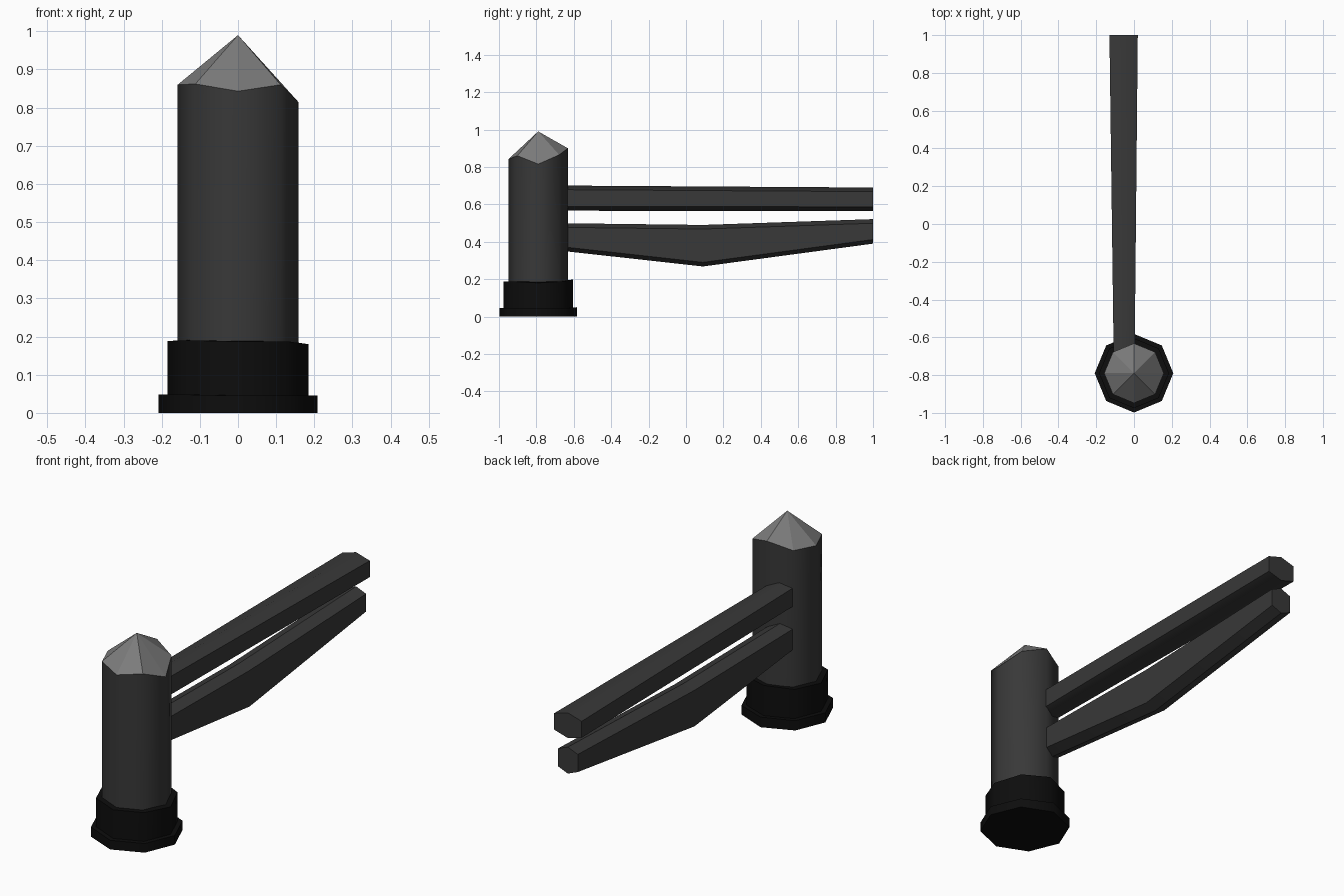
import bpy
import math

cube = bpy.data.objects.get("Cube")
if cube:
    bpy.data.objects.remove(cube, do_unlink=True)

POST_Y = -0.79


def material(name, grey):
    mat = bpy.data.materials.new(name)
    mat.use_nodes = True
    colour = (grey, grey, grey, 1)
    mat.diffuse_color = colour
    mat.node_tree.nodes["Principled BSDF"].inputs["Base Color"].default_value = colour
    return mat


dark_grey = material("dark grey", 0.04)
black = material("black", 0.004)
light_grey = material("light grey", 0.2)


def make(name, verts, faces, mats, angle):
    mesh = bpy.data.meshes.new(name)
    mesh.from_pydata(verts, [], faces)
    obj = bpy.data.objects.new(name, mesh)
    bpy.context.collection.objects.link(obj)
    for mat in mats:
        mesh.materials.append(mat)
    bpy.ops.object.select_all(action="DESELECT")
    obj.select_set(True)
    bpy.context.view_layer.objects.active = obj
    bpy.ops.object.shade_smooth_by_angle(angle=math.radians(angle))
    return obj


def loft(rings):
    """Join equal rings of points into a closed tube with end caps."""
    n = len(rings[0])
    verts = [p for ring in rings for p in ring]
    faces = [(k * n + i, k * n + (i + 1) % n, (k + 1) * n + (i + 1) % n, (k + 1) * n + i)
             for k in range(len(rings) - 1) for i in range(n)]
    faces += [tuple(reversed(range(n))), tuple(range(len(verts) - n, len(verts)))]
    return verts, faces


def octagon(radius, heights):
    """Ring around the post axis, starting at +x, with one height per corner."""
    return [(radius * math.cos(i * math.pi / 4),
             POST_Y + radius * math.sin(i * math.pi / 4), z)
            for i, z in enumerate(heights)]


# Post shaft with an uneven hewn top edge
rim = [0.815, 0.865, 0.90, 0.865, 0.86, 0.862, 0.843, 0.86]
make("post_shaft", *loft([octagon(0.158, [0.15] * 8), octagon(0.158, rim)]),
     [dark_grey], 50)

# Faceted point
tip_verts = octagon(0.158, rim) + [(0, POST_Y, 0.99)]
tip = make("post_tip", tip_verts, [(i, (i + 1) % 8, 8) for i in range(8)],
           [light_grey], 50)
tip.data.shade_flat()

# Stepped base
collar_rim = [0.18, 0.188, 0.198, 0.192, 0.188, 0.19, 0.187, 0.187]
make("base_collar", *loft([octagon(0.185, [0.02] * 8), octagon(0.185, collar_rim)]),
     [black], 50)
foot_rim = [0.045, 0.045, 0.05, 0.048, 0.048, 0.048, 0.045, 0.045]
make("base_foot", *loft([octagon(0.208, [0] * 8), octagon(0.208, foot_rim)]),
     [black], 50)


def rail(name, sections):
    """Six-sided beam; a section is (y, left x, right x, bottom z, top z)."""
    rings = []
    for y, x0, x1, low, high in sections:
        mid, ridge = (x0 + x1) / 2, 0.022
        rings.append([(x0, y, low + ridge), (x0, y, high - ridge), (mid, y, high),
                      (x1, y, high - ridge), (x1, y, low + ridge), (mid, y, low)])
    make(name, *loft(rings), [dark_grey], 40)


# Rails
rail("upper_rail", [(-0.74, -0.107, 0.003, 0.566, 0.701),
                    (1.0, -0.13, 0.02, 0.565, 0.69)])
rail("lower_rail", [(-0.74, -0.109, 0.0, 0.36, 0.50),
                    (0.09, -0.109, 0.0, 0.268, 0.49),
                    (1.0, -0.109, 0.0, 0.39, 0.521)])
